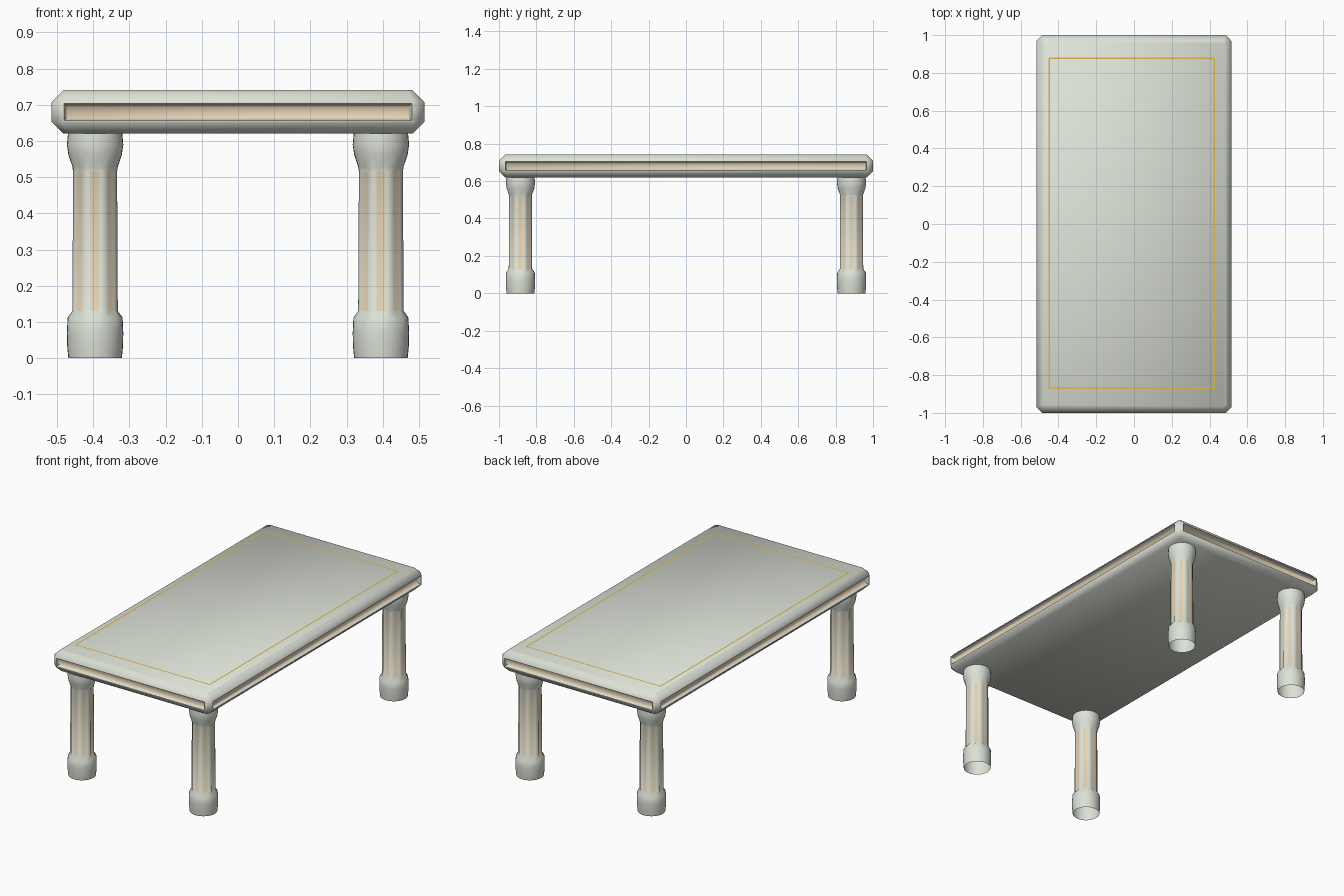
import bpy, bmesh
from math import cos, sin, pi, radians

if "Cube" in bpy.data.objects:
    bpy.data.objects.remove(bpy.data.objects["Cube"])


def material(name, rgb):
    m = bpy.data.materials.new(name)
    m.diffuse_color = (*rgb, 1)
    m.use_nodes = True
    m.node_tree.nodes["Principled BSDF"].inputs["Base Color"].default_value = m.diffuse_color
    return m


STONE = material("pale_stone", (0.72, 0.76, 0.68))
TAN = material("tan_groove", (0.76, 0.64, 0.46))
GOLD = material("gold_line", (0.75, 0.48, 0.06))


def finish(bm, name, mats, angle=55):
    bmesh.ops.recalc_face_normals(bm, faces=bm.faces)
    me = bpy.data.meshes.new(name)
    bm.to_mesh(me)
    bm.free()
    for m in mats:
        me.materials.append(m)
    me.shade_smooth()
    me.set_sharp_from_angle(angle=radians(angle))
    ob = bpy.data.objects.new(name, me)
    bpy.context.collection.objects.link(ob)
    return ob


def bridge(bm, a, b):
    n = len(a)
    return [bm.faces.new((a[i], a[(i + 1) % n], b[(i + 1) % n], b[i])) for i in range(n)]


# Table top: chamfered slab with clipped corners and a groove on each side
def table_top():
    bm = bmesh.new()
    rings = []
    for d, z in ((0.032, 0.62), (0, 0.652), (0, 0.708), (0.033, 0.741)):
        x, y, c = 0.515 - d, 1.0 - d, 0.03 - d * 0.6
        pts = [(x, -y + c), (x, y - c), (x - c, y), (-x + c, y),
               (-x, y - c), (-x, -y + c), (-x + c, -y), (x - c, -y)]
        rings.append([bm.verts.new((px, py, z)) for px, py in pts])
    bridge(bm, rings[0], rings[1])
    sides = bridge(bm, rings[1], rings[2])[::2]
    bridge(bm, rings[2], rings[3])
    bm.faces.new(rings[0][::-1])
    bm.faces.new(rings[3])
    bm.normal_update()
    bmesh.ops.inset_individual(bm, faces=sides, thickness=0.006, depth=0)
    for t, depth in ((0.005, -0.014), (0.009, -0.008)):
        res = bmesh.ops.inset_individual(bm, faces=sides, thickness=t, depth=depth)
    for f in sides + res["faces"]:
        f.material_index = 1
    finish(bm, "table_top", [STONE, TAN])


# Thin inlaid frame on the top surface
def inlay():
    bm = bmesh.new()
    loops = []
    for d in (0, 0.008):
        x0, x1, y0, y1 = -0.453 + d, 0.428 - d, -0.873 + d, 0.882 - d
        loops.append([bm.verts.new((x, y, 0.742)) for x, y in
                      ((x0, y0), (x1, y0), (x1, y1), (x0, y1))])
    bridge(bm, loops[0], loops[1])
    finish(bm, "top_inlay_line", [GOLD])


# Turned leg with a fluted shaft, open at the foot
def leg(name, cx, cy):
    bm = bmesh.new()
    n = 32
    profile = ((0, 0.074, 0), (0.03, 0.077, 0), (0.07, 0.078, 0), (0.112, 0.076, 0),
               (0.13, 0.064, 0.007), (0.515, 0.062, 0.007), (0.53, 0.063, 0),
               (0.562, 0.074, 0), (0.59, 0.078, 0), (0.622, 0.075, 0))
    prev = None
    for z, r, flute in profile:
        ring = []
        for i in range(n):
            a = 2 * pi * i / n
            rr = r - (flute if i % 4 == 0 else 0)
            ring.append(bm.verts.new((cx + rr * cos(a), cy + rr * sin(a), z)))
        if prev:
            for i, f in enumerate(bridge(bm, prev, ring)):
                if z == 0.515 and i % 4 in (0, 3):
                    f.material_index = 1
        prev = ring
    finish(bm, name, [STONE, TAN])


table_top()
inlay()
for sx, side in ((-1, "left"), (1, "right")):
    for sy, end in ((-1, "front"), (1, "back")):
        leg(f"{end}_{side}_leg", sx * 0.395, sy * 0.885)
